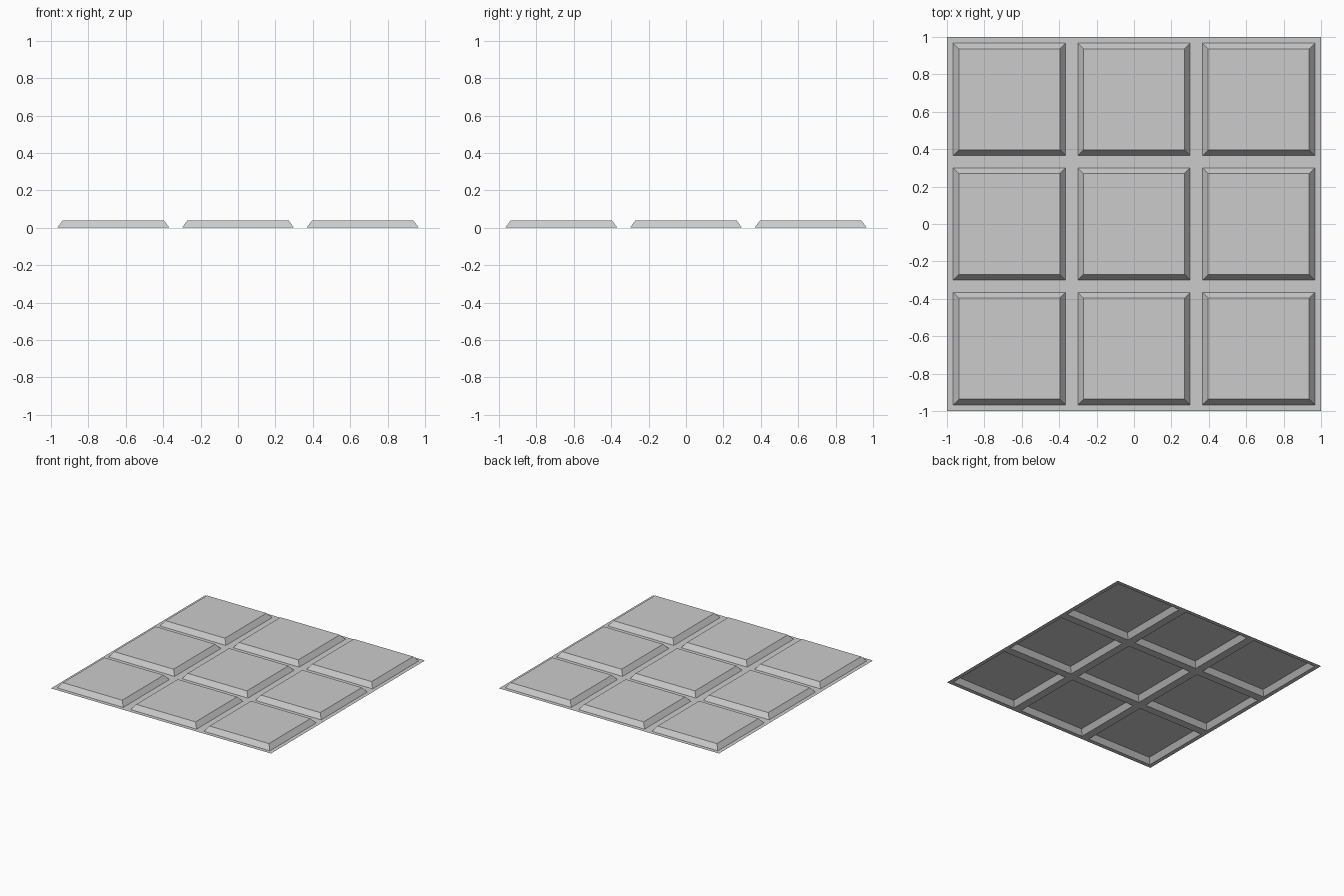
import bpy, bmesh

if "Cube" in bpy.data.objects:
    bpy.data.objects.remove(bpy.data.objects["Cube"])

# Open sheet divided into 3 x 3 cells
bm = bmesh.new()
bmesh.ops.create_grid(bm, x_segments=3, y_segments=3, size=1.0)
cells = list(bm.faces)

# Flat border strip around each cell
bmesh.ops.inset_individual(bm, faces=cells, thickness=1 / 30, use_even_offset=True)

# Raised panels with bevelled sides, hollow underneath
bmesh.ops.inset_individual(bm, faces=cells, thickness=0.03, use_even_offset=True)
panel_verts = {v for f in cells for v in f.verts}
for v in panel_verts:
    v.co.z = 0.04

mesh = bpy.data.meshes.new("panelled_tile")
bm.to_mesh(mesh)
bm.free()
tile = bpy.data.objects.new("panelled_tile", mesh)
bpy.context.collection.objects.link(tile)
